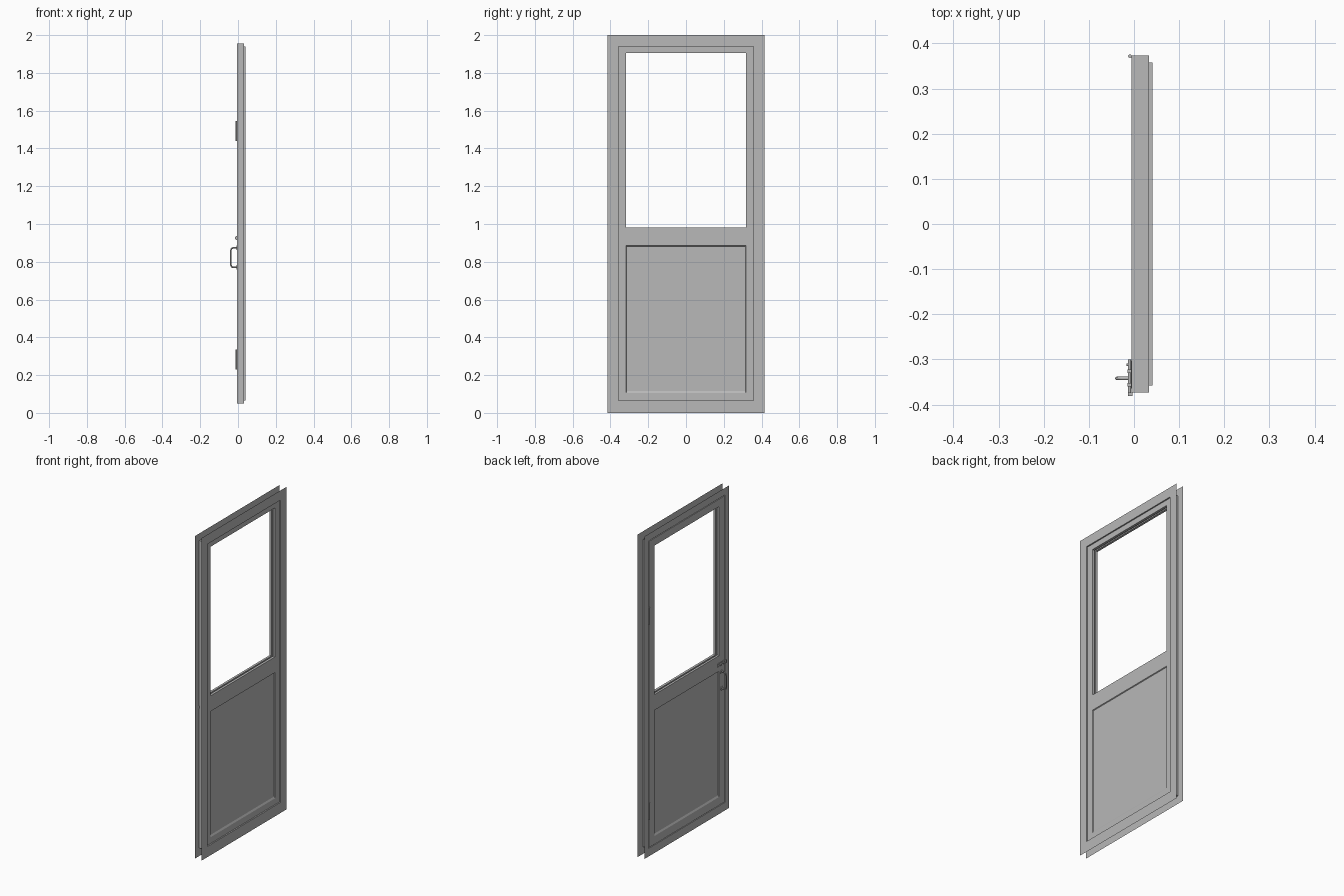
import bpy, bmesh, math
from mathutils import Vector, Matrix

if "Cube" in bpy.data.objects:
    bpy.data.objects.remove(bpy.data.objects["Cube"])

grey = bpy.data.materials.new("light grey")
grey.diffuse_color = (0.48, 0.48, 0.48, 1)
grey.use_nodes = True
grey.node_tree.nodes["Principled BSDF"].inputs["Base Color"].default_value = grey.diffuse_color


def finish(bm, name, smooth=False):
    bmesh.ops.remove_doubles(bm, verts=bm.verts, dist=1e-5)
    bmesh.ops.recalc_face_normals(bm, faces=bm.faces)
    mesh = bpy.data.meshes.new(name)
    bm.to_mesh(mesh)
    bm.free()
    mesh.materials.append(grey)
    ob = bpy.data.objects.new(name, mesh)
    bpy.context.collection.objects.link(ob)
    if smooth:
        bpy.ops.object.select_all(action='DESELECT')
        ob.select_set(True)
        bpy.context.view_layer.objects.active = ob
        bpy.ops.object.shade_smooth_by_angle(angle=math.radians(40))
    return ob


def loft(bm, rings, cap=False):
    """Join rectangles given as (x, half width, z low, z high)."""
    loops = [[bm.verts.new(p) for p in
              ((x, -w, a), (x, w, a), (x, w, b), (x, -w, b))]
             for x, w, a, b in rings]
    for r, s in zip(loops, loops[1:]):
        for i in range(4):
            j = (i + 1) % 4
            bm.faces.new((r[i], r[j], s[j], s[i]))
    if cap:
        bm.faces.new(loops[-1])


def box(bm, x0, x1, y0, y1, z0, z1):
    m = (Matrix.Translation(((x0 + x1) / 2, (y0 + y1) / 2, (z0 + z1) / 2))
         @ Matrix.Diagonal((x1 - x0, y1 - y0, z1 - z0, 1)))
    bmesh.ops.create_cube(bm, size=1, matrix=m)


def rod(bm, a, b, r, n=12):
    a, b = Vector(a), Vector(b)
    q = (b - a).to_track_quat('Z', 'Y').to_matrix().to_4x4()
    bmesh.ops.create_cone(bm, cap_ends=True, segments=n, radius1=r, radius2=r,
                          depth=(b - a).length,
                          matrix=Matrix.Translation((a + b) / 2) @ q)


XB, XS, XF = -0.005, 0.033, 0.041   # handle face, stop, outer face

# Frame: thin casing sheets on both sides joined by the jamb and door stop
bm = bmesh.new()
loft(bm, [(XB, .415, 0, 2), (XB, .373, .05, 1.956), (XS, .373, .05, 1.956),
          (XS, .3575, .066, 1.94), (XF, .3575, .066, 1.94), (XF, .415, 0, 2)])
finish(bm, "door_frame")

# Door leaf: two faces with a window hole and a recessed lower panel
bm = bmesh.new()
ys = [-.369, -.317, .317, .369]
zs = [.054, .105, .885, .982, 1.906, 1.952]
for x in (XB, XS):
    for i in range(3):
        for k in range(5):
            if i == 1 and k in (1, 3):
                continue
            bm.faces.new([bm.verts.new((x, ys[i + a], zs[k + b]))
                          for a, b in ((0, 0), (1, 0), (1, 1), (0, 1))])
    d = .005 if x == XB else -.005
    loft(bm, [(x, .317, .105, .885), (x + d, .314, .116, .882)], cap=True)
loft(bm, [(XB, .369, .054, 1.952), (XS, .369, .054, 1.952)])
# window reveal with a glazing channel
o, g = (.317, .982, 1.906), (.324, .975, 1.913)
loft(bm, [(XB, *o), (.009, *o), (.009, *g), (.018, *g), (.018, *o), (XS, *o)])
finish(bm, "door_leaf")

# Hinges: barrel and leaf in the gap
for n, z in enumerate((.23, 1.44)):
    bm = bmesh.new()
    rod(bm, (-.009, .372, z), (-.009, .372, z + .105), .004)
    box(bm, -.009, .025, .370, .3725, z + .004, z + .101)
    finish(bm, "hinge_%d" % (n + 1), True)

# Pull handle: bent bar swept along a path
yh = -.342
cu = bpy.data.curves.new("pull_handle", 'CURVE')
cu.dimensions = '3D'
cu.bevel_depth = .004
cu.bevel_resolution = 2
path = [(XB, .770), (-.026, .770), (-.034, .774), (-.038, .784),
        (-.038, .860), (-.034, .870), (-.026, .874), (XB, .874)]
sp = cu.splines.new('POLY')
sp.points.add(len(path) - 1)
for p, (x, z) in zip(sp.points, path):
    p.co = (x, yh, z, 1)
    sp.use_smooth = True
cu.materials.append(grey)
bpy.context.collection.objects.link(bpy.data.objects.new("pull_handle", cu))

# Handle mounting discs
bm = bmesh.new()
for z in (.770, .874):
    rod(bm, (XB, yh, z), (-.009, yh, z), .012, 16)
finish(bm, "handle_mounts", True)

# Sliding bolt: plate, guides, bar and keeper on the frame
bm = bmesh.new()
box(bm, -.007, XB, -.364, -.302, .914, .936)
for y in (-.360, -.330):
    box(bm, -.014, XB, y, y + .008, .918, .932)
box(bm, -.013, -.003, -.381, -.373, .917, .933)
rod(bm, (-.010, -.381, .925), (-.010, -.300, .925), .0035)
rod(bm, (-.010, -.312, .925), (-.017, -.312, .925), .0025)
finish(bm, "sliding_bolt", True)
